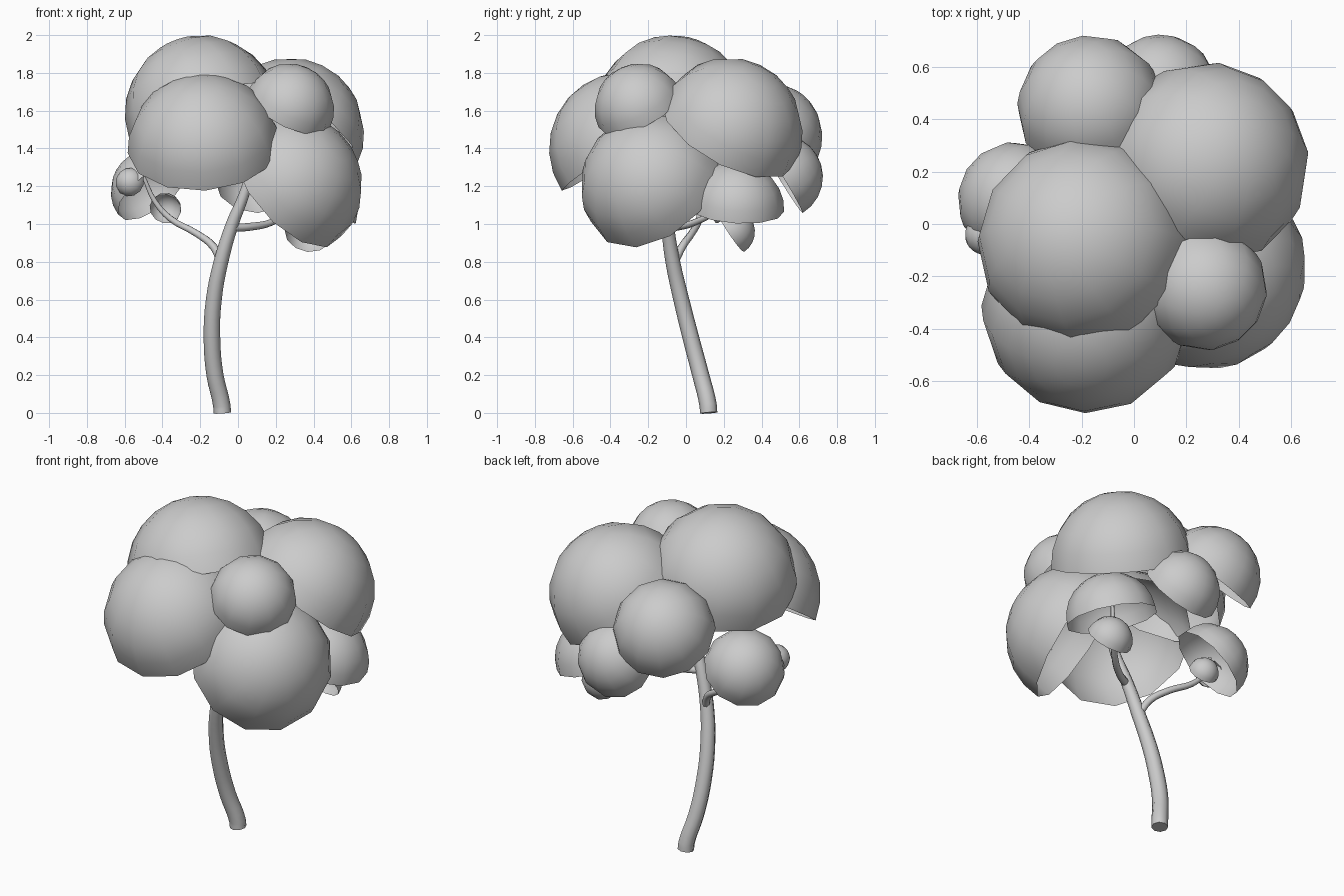
import bpy, bmesh, math
from mathutils import Vector

if "Cube" in bpy.data.objects:
    bpy.data.objects.remove(bpy.data.objects["Cube"])


def dome(name, center, radius, axis, sides=12, rings=6):
    """Open half-sphere shell whose pole points along axis."""
    bm = bmesh.new()
    q = Vector((0, 0, 1)).rotation_difference(Vector(axis).normalized())
    c = Vector(center)
    pole = bm.verts.new(c + q @ Vector((0, 0, radius)))
    prev = None
    for i in range(1, rings + 1):
        t = math.pi / 2 * i / rings
        ring = []
        for j in range(sides):
            a = 2 * math.pi * j / sides
            p = Vector((math.sin(t) * math.cos(a), math.sin(t) * math.sin(a), math.cos(t)))
            ring.append(bm.verts.new(c + q @ (p * radius)))
        for j in range(sides):
            k = (j + 1) % sides
            if prev is None:
                bm.faces.new((pole, ring[j], ring[k]))
            else:
                bm.faces.new((prev[j], ring[j], ring[k], prev[k]))
        prev = ring
    for f in bm.faces:
        f.smooth = True
    me = bpy.data.meshes.new(name)
    bm.to_mesh(me)
    bm.free()
    bpy.context.collection.objects.link(bpy.data.objects.new(name, me))


def limb(name, points):
    """Tapered round tube through (x, y, z, radius) points."""
    cu = bpy.data.curves.new(name, 'CURVE')
    cu.dimensions = '3D'
    cu.bevel_depth = 1.0
    cu.bevel_resolution = 2
    cu.resolution_u = 4
    cu.use_fill_caps = True
    sp = cu.splines.new('BEZIER')
    sp.bezier_points.add(len(points) - 1)
    for bp, (x, y, z, r) in zip(sp.bezier_points, points):
        bp.co = (x, y, z)
        bp.radius = r
        bp.handle_left_type = bp.handle_right_type = 'AUTO'
    bpy.context.collection.objects.link(bpy.data.objects.new(name, cu))


# Trunk and branches
limb("trunk", [(-0.083, 0.12, 0, 0.046), (-0.086, 0.117, 0.04, 0.046), (-0.122, 0.078, 0.2, 0.045),
               (-0.138, 0.025, 0.4, 0.044),
               (-0.128, -0.025, 0.6, 0.042), (-0.09, -0.07, 0.8, 0.039), (-0.03, -0.1, 1.0, 0.034),
               (0.03, -0.12, 1.15, 0.028), (0.08, -0.13, 1.32, 0.022)])
limb("left_branch", [(-0.09, -0.06, 0.8, 0.022), (-0.13, -0.02, 0.88, 0.021), (-0.22, 0.03, 0.95, 0.019),
                     (-0.36, 0.07, 1.03, 0.017), (-0.44, 0.07, 1.12, 0.014), (-0.5, 0.05, 1.25, 0.01)])
limb("right_branch", [(-0.03, -0.1, 0.98, 0.022), (0.06, -0.05, 0.985, 0.021),
                      (0.18, 0.05, 1.01, 0.018), (0.28, 0.16, 1.08, 0.015), (0.33, 0.21, 1.2, 0.01)])

# Foliage shells, leaning outward from the crown
dome("crown_top", (-0.19, -0.075, 1.59), 0.41, (-0.33, 0.22, 0.92))
dome("crown_back_right", (0.275, 0.225, 1.485), 0.395, (0.44, 0.43, 0.79))
dome("crown_front", (-0.18, -0.32, 1.4), 0.405, (-0.06, -0.55, 0.83))
dome("crown_lower_right", (0.265, -0.165, 1.2), 0.395, (0.67, -0.48, 0.57))
dome("crown_small_front", (0.27, -0.245, 1.61), 0.24, (0.4, -0.4, 0.8))
dome("crown_back", (-0.165, 0.44, 1.465), 0.283, (-0.25, 0.64, 0.73))
dome("crown_lower_back", (0.1, 0.5, 1.25), 0.225, (-0.05, 0.85, 0.52))
dome("crown_left", (-0.45, 0.09, 1.175), 0.225, (-0.55, 0.42, 0.72))
dome("crown_right_inner", (0.38, 0.265, 1.08), 0.255, (0.3, 0.06, 0.95))
dome("tuft_right", (0.375, 0.235, 0.96), 0.13, (0.1, 0.83, 0.55))
dome("tuft_left", (-0.57, -0.04, 1.22), 0.078, (-0.35, -0.9, 0.3))
dome("tuft_left_inner", (-0.385, 0.13, 1.08), 0.085, (0.2, 0.85, 0.4))
